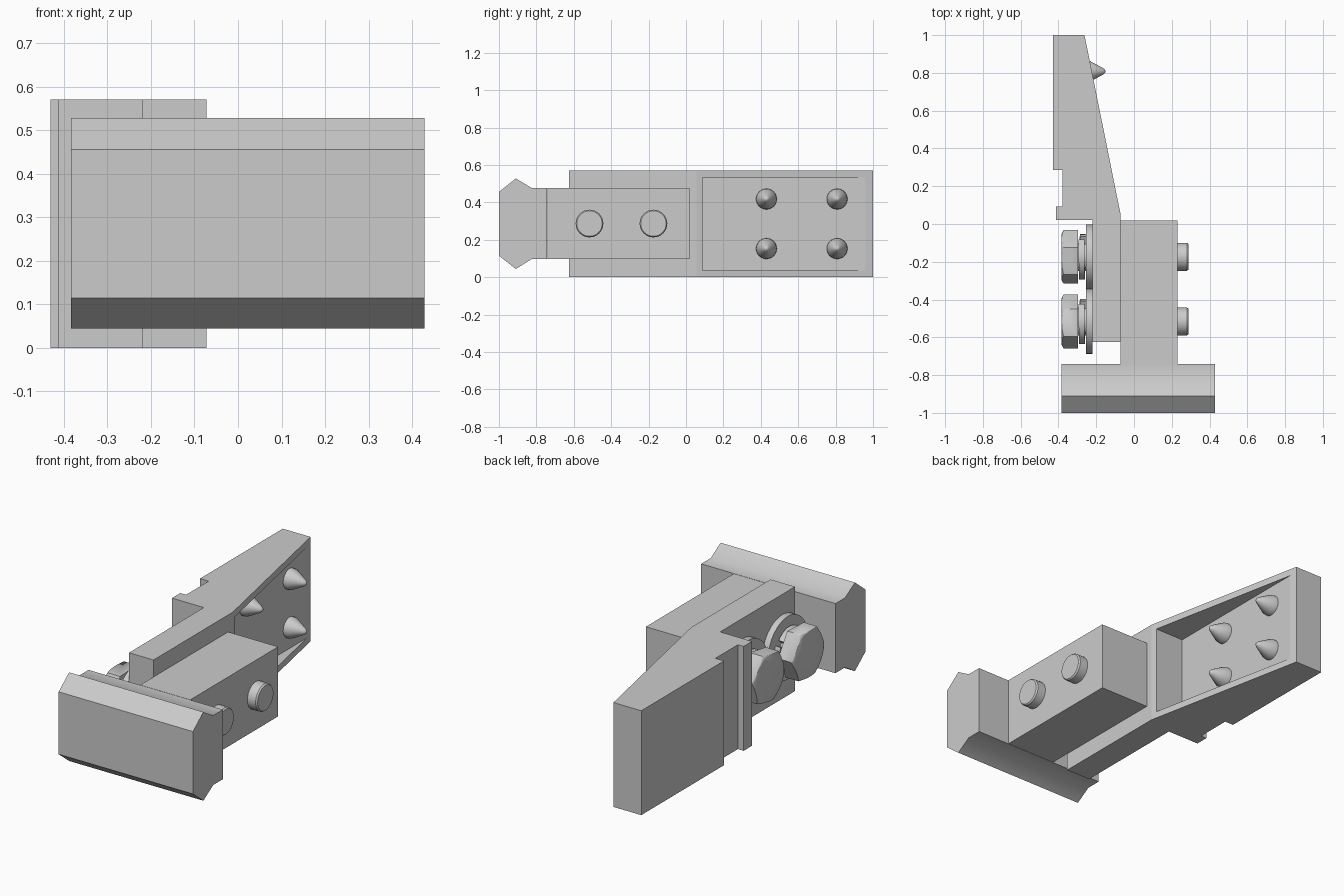
import bpy, bmesh
from math import cos, sin, tau, radians
from mathutils import Vector

old = bpy.data.objects.get("Cube")
if old:
    bpy.data.objects.remove(old, do_unlink=True)

steel = bpy.data.materials.new("grey steel")
steel.use_nodes = True
GREY = (0.6, 0.6, 0.6, 1)
steel.diffuse_color = GREY
steel.node_tree.nodes["Principled BSDF"].inputs["Base Color"].default_value = GREY


def finish(name, bm, smooth=None):
    bmesh.ops.recalc_face_normals(bm, faces=bm.faces[:])
    mesh = bpy.data.meshes.new(name)
    bm.to_mesh(mesh)
    bm.free()
    mesh.materials.append(steel)
    ob = bpy.data.objects.new(name, mesh)
    bpy.context.collection.objects.link(ob)
    if smooth:
        activate(ob)
        bpy.ops.object.shade_smooth_by_angle(angle=radians(smooth))
    return ob


def activate(ob):
    bpy.ops.object.select_all(action='DESELECT')
    ob.select_set(True)
    bpy.context.view_layer.objects.active = ob


def prism(name, outline, axis, lo, hi, smooth=None):
    """Extrude an outline: (x, y) points along z, or (y, z) points along x."""
    bm = bmesh.new()
    place = (lambda a, b: (a, b, lo)) if axis == 'z' else (lambda a, b: (lo, a, b))
    face = bm.faces.new([bm.verts.new(place(*p)) for p in outline])
    grown = bmesh.ops.extrude_face_region(bm, geom=[face])
    step = Vector((0, 0, hi - lo)) if axis == 'z' else Vector((hi - lo, 0, 0))
    bmesh.ops.translate(bm, vec=step,
                        verts=[v for v in grown["geom"] if isinstance(v, bmesh.types.BMVert)])
    return finish(name, bm, smooth)


def lathe(name, profile, y, z, sides=32, turn=0, smooth=30):
    """Turn (x, radius) points around an axis parallel to x, capping both ends."""
    bm = bmesh.new()
    rings = []
    for x, r in profile:
        angles = [radians(turn) + tau * i / sides for i in range(sides)]
        rings.append([bm.verts.new((x, y + r * cos(a), z + r * sin(a))) for a in angles])
    for a, b in zip(rings, rings[1:]):
        for i in range(sides):
            j = (i + 1) % sides
            bm.faces.new((a[i], a[j], b[j], b[i]))
    bm.faces.new(rings[0])
    bm.faces.new(rings[-1])
    return finish(name, bm, smooth)


def split_ring(name, y, z, inner, outer, lo, hi, pitch, steps=40):
    """Spring washer: a rectangular section swept along a slight helix."""
    bm = bmesh.new()
    section = [(lo, inner), (lo, outer), (hi, outer), (hi, inner)]
    rings = []
    for i in range(steps + 1):
        t = i / steps
        a = 0.7 + t * tau * 0.96
        rings.append([bm.verts.new((x + pitch * (t - 0.5), y + r * cos(a), z + r * sin(a)))
                      for x, r in section])
    for a, b in zip(rings, rings[1:]):
        for k in range(4):
            bm.faces.new((a[k], a[k - 1], b[k - 1], b[k]))
    bm.faces.new(rings[0])
    bm.faces.new(rings[-1])
    return finish(name, bm, 30)


def combine(ob, tool, operation):
    mod = ob.modifiers.new("cut", 'BOOLEAN')
    mod.operation, mod.object, mod.solver = operation, tool, 'EXACT'
    activate(ob)
    bpy.ops.object.modifier_apply(modifier=mod.name)
    bpy.data.objects.remove(tool, do_unlink=True)


# Tapered arm with a locating rib and notch on its outer side
arm = prism("arm", [(-.43, 1), (-.262, 1), (-.072, .056), (-.072, -.626), (-.22, -.626),
                    (-.22, .02), (-.413, .02), (-.413, .092), (-.378, .092),
                    (-.378, .287), (-.43, .287)], 'z', 0, .57)

# Pocket sunk into the sloping side
pocket = prism("pocket_cutter", [(-.254, .087), (.1, .087), (.1, .99), (-.254, .99)],
               'z', .037, .533)
pocket.hide_render = True
combine(arm, pocket, 'DIFFERENCE')

# Pointed studs on the pocket floor
for y in (.43, .808):
    for z in (.153, .418):
        lathe("stud", [(-.26, .056), (-.232, .054), (-.165, .018), (-.155, .010), (-.151, .003)],
              y, z, sides=24, smooth=50)

# Clamping block and cross head
prism("clamp_block", [(-.74, .097), (.018, .097), (.018, .477), (-.74, .477)], 'x', -.072, .23)
prism("cross_head", [(-1, .115), (-1, .456), (-.91, .528), (-.825, .477), (-.742, .477),
                     (-.742, .097), (-.825, .097), (-.91, .044)], 'x', -.383, .428, smooth=35)

# Two bolts, each with a flat washer and a spring washer
MID = .287
for y, turn in ((-.174, 10), (-.516, 3)):
    lathe("bolt_shaft", [(-.31, .074), (.28, .074), (.288, .068)], y, MID)
    lathe("flat_washer", [(-.254, .172), (-.22, .172)], y, MID, sides=40)
    split_ring("spring_washer", y, MID, .076, .12, -.29, -.259, .008)
    head = lathe("bolt_head", [(-.383, .144), (-.296, .144)], y, MID, sides=6, turn=turn)
    rounding = lathe("head_rounding", [(-.383, .124), (-.37, .15), (-.28, .15)], y, MID, sides=48)
    rounding.hide_render = True
    combine(head, rounding, 'INTERSECT')
